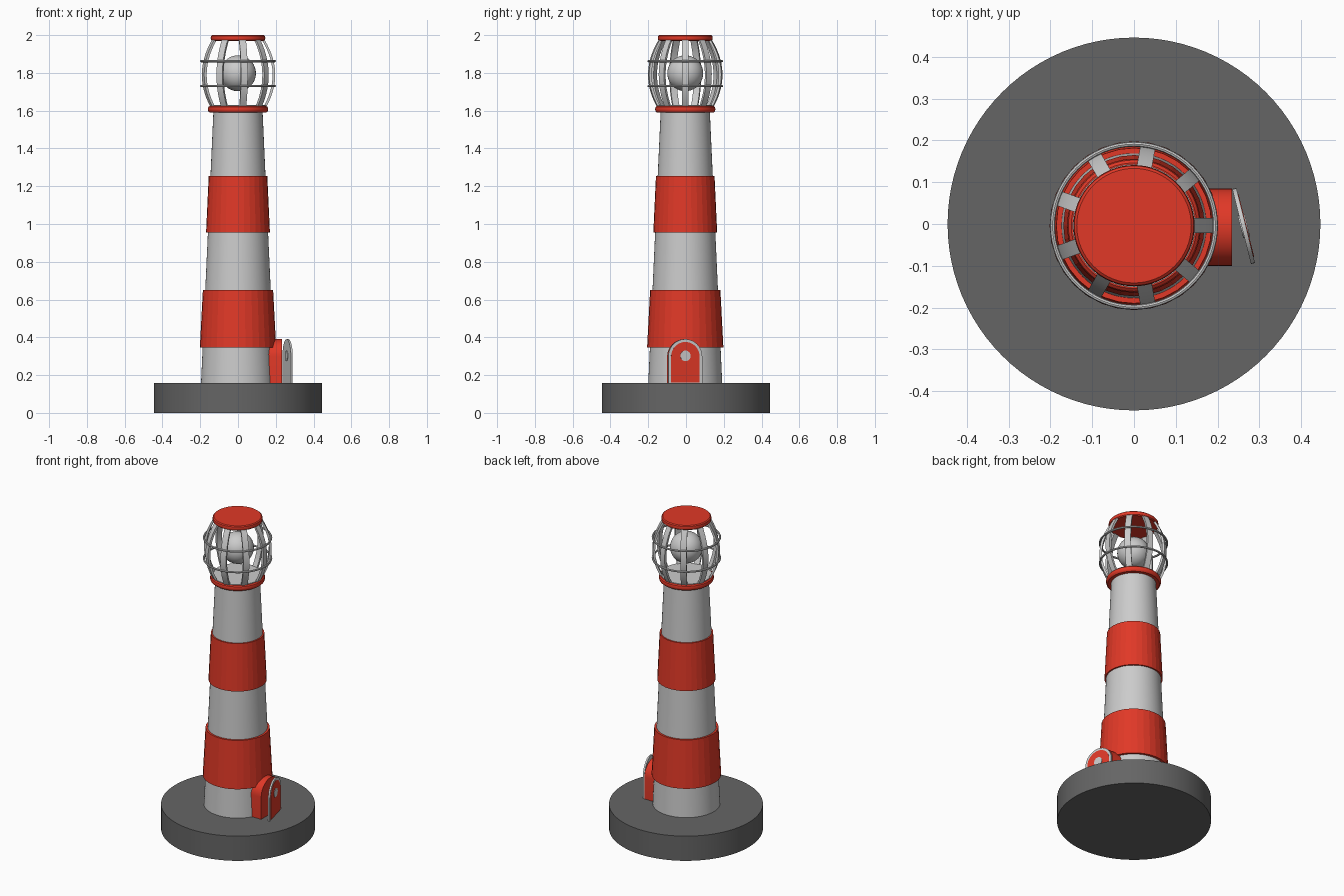
import bpy, bmesh, math
from mathutils import Matrix, Vector

if "Cube" in bpy.data.objects:
    bpy.data.objects.remove(bpy.data.objects["Cube"])

CY = -0.004  # tower axis offset in y
red = bpy.data.materials.new("red")
red.diffuse_color = (0.75, 0.04, 0.02, 1)
red.use_nodes = True
red.node_tree.nodes["Principled BSDF"].inputs["Base Color"].default_value = red.diffuse_color
dark = bpy.data.materials.new("dark_grey")
dark.diffuse_color = (0.13, 0.13, 0.13, 1)
dark.use_nodes = True
dark.node_tree.nodes["Principled BSDF"].inputs["Base Color"].default_value = dark.diffuse_color


def finish(name, bm, mat=None, smooth=True, angle=35):
    bmesh.ops.remove_doubles(bm, verts=bm.verts, dist=1e-6)
    bmesh.ops.recalc_face_normals(bm, faces=bm.faces)
    me = bpy.data.meshes.new(name)
    bm.to_mesh(me)
    bm.free()
    ob = bpy.data.objects.new(name, me)
    bpy.context.collection.objects.link(ob)
    if mat:
        me.materials.append(mat)
    if smooth:
        bpy.ops.object.select_all(action='DESELECT')
        ob.select_set(True)
        bpy.context.view_layer.objects.active = ob
        bpy.ops.object.shade_smooth_by_angle(angle=math.radians(angle))
    return ob


def lathe(name, pts, n=64, mat=None, y=CY, closed=False, smooth=True):
    bm = bmesh.new()
    vs = [bm.verts.new((r, 0, z)) for r, z in pts]
    es = [bm.edges.new(p) for p in zip(vs, vs[1:])]
    if closed:
        es.append(bm.edges.new((vs[-1], vs[0])))
    bmesh.ops.spin(bm, geom=vs + es, cent=(0, 0, 0), axis=(0, 0, 1),
                   angle=math.tau, steps=n, use_duplicate=False)
    bmesh.ops.translate(bm, verts=bm.verts, vec=(0, y, 0))
    return finish(name, bm, mat, smooth)


def prism(name, outline, x0, x1, mat=None, matrix=None):
    # (y, z) outline extruded along x
    bm = bmesh.new()
    f = bm.faces.new([bm.verts.new((x0, y, z)) for y, z in outline])
    ext = bmesh.ops.extrude_face_region(bm, geom=[f])
    vs = [g for g in ext["geom"] if isinstance(g, bmesh.types.BMVert)]
    bmesh.ops.translate(bm, verts=vs, vec=(x1 - x0, 0, 0))
    if matrix:
        bmesh.ops.transform(bm, matrix=matrix, verts=bm.verts)
    return finish(name, bm, mat)


def arch(yc, r, z0, zc, n=20):
    return [(yc - r, z0)] + [(yc - r * math.cos(math.pi * i / n),
            zc + r * math.sin(math.pi * i / n)) for i in range(n + 1)] + [(yc + r, z0)]


# Base and tapered tower
lathe("base", [(0, 0), (0.446, 0), (0.446, 0.158), (0, 0.158)], 96, dark, y=0)
lathe("tower", [(0, 0.15), (0.196, 0.15), (0.13, 1.6), (0, 1.6)])

# Faceted red bands
for name, z0, z1, r0, r1 in (("lower_band", 0.345, 0.65, 0.202, 0.186),
                             ("upper_band", 0.955, 1.255, 0.169, 0.155)):
    lathe(name, [(r0 - 0.03, z0), (r0, z0), (r1, z1), (r1 - 0.03, z1)],
          32, red, closed=True, smooth=False)

# Gallery ring, lantern floor and cap
lathe("gallery", [(0.12, 1.59), (0.15, 1.59), (0.157, 1.596), (0.16, 1.607),
                  (0.157, 1.619), (0.15, 1.625), (0.12, 1.625)], 64, red, closed=True)
lathe("lantern_floor", [(0, 1.6), (0.147, 1.6), (0.147, 1.629), (0, 1.629)])
lathe("cap", [(0, 1.97), (0.137, 1.97), (0.143, 1.975), (0.145, 1.985),
              (0.143, 1.995), (0.137, 2.0), (0, 2.0)], 64, red)

# Lamp
bm = bmesh.new()
bmesh.ops.create_uvsphere(bm, u_segments=32, v_segments=20, radius=0.095,
                          matrix=Matrix.Translation((0, CY, 1.798)))
finish("lamp", bm)

# Cage ribs: curved flat strips
bm = bmesh.new()
N, T, W = 14, 0.014, 0.018
for k in range(9):
    rot = Matrix.Translation((0, CY, 0)) @ Matrix.Rotation(k * math.tau / 9, 4, 'Z')
    rows = []
    for i in range(N + 1):
        t = i / N
        z = 1.618 + 0.357 * t
        r = 0.148 - 0.008 * t + 0.053 * (1 - (2 * t - 1) ** 2)
        rows.append([bm.verts.new(rot @ Vector(p)) for p in
                     ((r, -W, z), (r, W, z), (r - T, W, z), (r - T, -W, z))])
    for a, b in zip(rows, rows[1:]):
        for j in range(4):
            bm.faces.new((a[j], a[(j + 1) % 4], b[(j + 1) % 4], b[j]))
    bm.faces.new(rows[0])
    bm.faces.new(rows[-1])
finish("cage_ribs", bm)

# Cage hoops
for name, z in (("lower_hoop", 1.73), ("upper_hoop", 1.862)):
    lathe(name, [(0.195 + 0.006 * math.cos(a * math.tau / 8),
                  z + 0.006 * math.sin(a * math.tau / 8)) for a in range(8)],
          64, closed=True)

# Arched porch
YC, R, ZC = -0.0075, 0.0925, 0.298
prism("porch", arch(YC, R, 0.15, ZC), 0.14, 0.234, red)

# Door ajar, hinged on the +y side
hinge = Matrix.Translation((0.24, YC + R, 0)) @ Matrix.Rotation(math.radians(14), 4, 'Z') \
    @ Matrix.Translation((0, -R, 0))
prism("door", arch(0, R, 0.158, ZC), -0.005, 0.005, None, hinge)
prism("door_panel", arch(0, R - 0.015, 0.16, ZC), 0.004, 0.0065, red, hinge)
disc = [(0.028 * math.cos(a * math.tau / 24), 0.302 + 0.028 * math.sin(a * math.tau / 24))
        for a in range(24)]
prism("door_window", disc, -0.008, 0.009, None, hinge)
